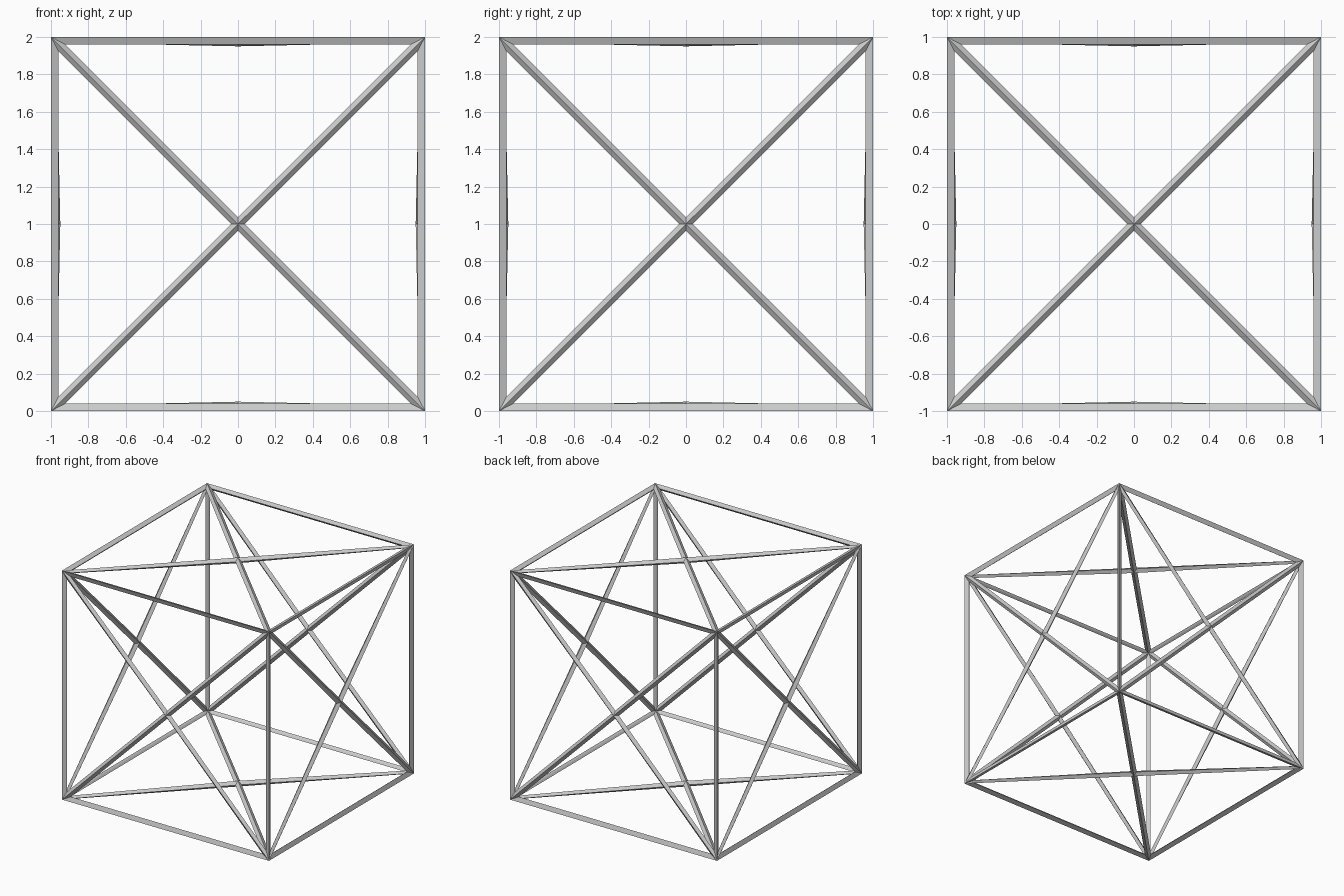
import bpy, bmesh
from mathutils import Matrix

if "Cube" in bpy.data.objects:
    bpy.data.objects.remove(bpy.data.objects["Cube"])

# Cube standing on the ground, each face split into four triangles by its diagonals
bm = bmesh.new()
bmesh.ops.create_cube(bm, size=2, matrix=Matrix.Translation((0, 0, 1)))
bmesh.ops.poke(bm, faces=bm.faces[:])
bm.normal_update()
mesh = bpy.data.meshes.new("braced_cube_frame")
bm.to_mesh(mesh)
bm.free()
frame = bpy.data.objects.new("braced_cube_frame", mesh)
bpy.context.collection.objects.link(frame)

# Turn every edge into a thin four-sided strut lying inside the cube
wire = frame.modifiers.new("struts", 'WIREFRAME')
wire.thickness = 0.05
wire.offset = -1
wire.use_even_offset = True
wire.use_replace = True
